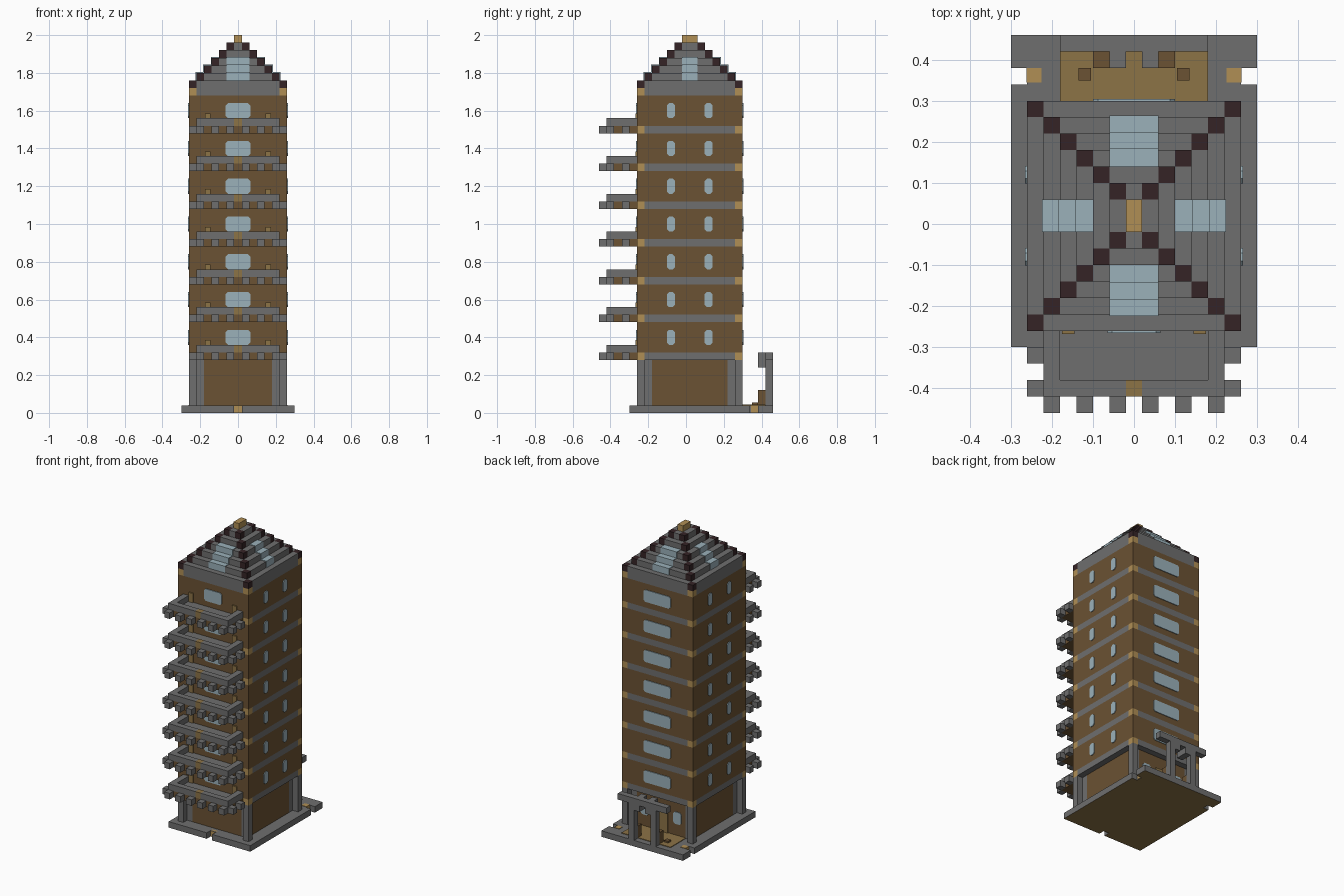
import bpy, bmesh

cube = bpy.data.objects.get("Cube")
if cube:
    bpy.data.objects.remove(cube, do_unlink=True)


def material(name, hex_code):
    rgb = [int(hex_code[i:i + 2], 16) / 255 for i in (0, 2, 4)]
    lin = [c / 12.92 if c < 0.04 else ((c + 0.055) / 1.055) ** 2.4 for c in rgb]
    mat = bpy.data.materials.new(name)
    mat.use_nodes = True
    mat.diffuse_color = (*lin, 1)
    mat.node_tree.nodes["Principled BSDF"].inputs["Base Color"].default_value = (*lin, 1)
    return mat


STONE = material("grey stone", "6E6E6E")
WALL = material("brown wood", "6B5233")
PLANK = material("tan plank", "8C7346")
LOG = material("light log", "B08F55")
DARK = material("dark roof trim", "352426")
GLASS = material("pale blue glass", "9BB1BA")

U = 0.04                      # block size
HX, Y0, Y1 = 0.26, -0.26, 0.30  # tower footprint
FLOORS = [0.28 + 0.2 * i for i in range(7)]


def finish(name, bm, *mats):
    bmesh.ops.recalc_face_normals(bm, faces=bm.faces)
    mesh = bpy.data.meshes.new(name)
    bm.to_mesh(mesh)
    bm.free()
    for m in mats:
        mesh.materials.append(m)
    obj = bpy.data.objects.new(name, mesh)
    bpy.context.collection.objects.link(obj)
    return obj


def boxes(name, mat, items):
    """One object made of boxes given as (x0, x1, y0, y1, z0, z1)."""
    bm = bmesh.new()
    for x0, x1, y0, y1, z0, z1 in items:
        for v in bmesh.ops.create_cube(bm, size=1)["verts"]:
            v.co = (x1 if v.co.x > 0 else x0, y1 if v.co.y > 0 else y0,
                    z1 if v.co.z > 0 else z0)
    return finish(name, bm, mat)


def mirrored(items):
    return items + [(-b[1], -b[0]) + tuple(b[2:]) for b in items]


def cross(inset, z0, z1):
    """Solid storey without its four corner blocks."""
    h, a, b = HX - inset, Y0 + inset, Y1 - inset
    return [(U - h, h - U, a, b, z0, z1), (-h, h, a + U, b - U, z0, z1)]


def corners(inset, z0, z1):
    h, a, b = HX - inset, Y0 + inset, Y1 - inset
    return mirrored([(h - U, h, a, a + U, z0, z1), (h - U, h, b - U, b, z0, z1)])


def panes(name, axis, plane, sign, specs):
    """Thin plates with clipped corners on a wall; specs are (centre, z, width, height)."""
    bm = bmesh.new()
    c = 0.012
    for mid, z, w, h in specs:
        w, h = w / 2, h / 2
        ring = []
        for sx, sz in ((1, 1), (-1, 1), (-1, -1), (1, -1)):
            pair = [(sx * w, sz * (h - c)), (sx * (w - c), sz * h)]
            ring += pair if sx * sz > 0 else pair[::-1]
        verts = []
        for p, q in ring:
            u, d = mid + p, plane + sign * 0.005
            verts.append(bm.verts.new((u, d, z + q) if axis == "y" else (d, u, z + q)))
        out = bmesh.ops.extrude_face_region(bm, geom=[bm.faces.new(verts)])
        for v in out["geom"]:
            if isinstance(v, bmesh.types.BMVert):
                setattr(v.co, axis, plane - sign * 0.002)
    return finish(name, bm, GLASS)


# Base slab with front and side notches, planked underside
slab = boxes("base_slab", STONE, [(-0.26, 0.26, -0.26, 0.46, 0, U)] + mirrored([
    (0.02, 0.30, -0.30, -0.26, 0, U), (0.26, 0.30, -0.26, 0.34, 0, U),
    (0.26, 0.30, 0.38, 0.46, 0, U)]))
slab.data.materials.append(PLANK)
for f in slab.data.polygons:
    if f.normal.z < -0.5:
        f.material_index = 1
boxes("slab_notch_logs", LOG, [(-0.02, 0.02, -0.262, -0.24, 0.002, U)] + mirrored([
    (0.225, 0.262, 0.345, 0.38, 0.002, U + 0.003)]))
boxes("porch_floor", PLANK, [(-0.18, 0.18, 0.25, 0.42, 0.02, U + 0.004)])

# Recessed ground floor with paired corner posts
boxes("ground_floor_wall", WALL, cross(U, U, 0.28))
boxes("ground_inner_posts", STONE, corners(U, U, 0.28))
boxes("ground_outer_posts", STONE, corners(0, U, 0.28))

# Upper storeys, stone bands and corner logs
boxes("upper_walls", WALL, [(-HX, HX, Y0, Y1, z + U, z + 0.2) for z in FLOORS])
bands = FLOORS + [1.68]
boxes("floor_bands", STONE, [b for z in bands for b in cross(0, z, z + U)])
boxes("band_corner_logs", LOG, [b for z in bands for b in corners(0, z, z + U)])

# Stepped roof with dark ridges and skylights
roof, ridges, skylights = [], [], []
e = 0.004
for i in range(6):
    s, z = U * i, 1.72 + U * i
    roof += cross(s, z, z + U)
    ridges += corners(s, z, z + U)
    if 1 <= i <= 3:
        skylights += [(-0.06, 0.06, Y0 + s - e, Y0 + s + U, z, z + U + e),
                      (-0.06, 0.06, Y1 - s - U, Y1 - s + e, z, z + U + e)]
        skylights += mirrored([(HX - s - U, HX - s + e, -0.02, 0.06, z, z + U + e)])
boxes("roof_steps", STONE, roof)
boxes("roof_ridges", DARK, ridges)
boxes("roof_skylights", GLASS, skylights)
boxes("roof_finial", LOG, [(-0.02, 0.02, -0.02, 0.06, 1.96, 2.0)])

# Windows on every storey
mids = [z + 0.12 for z in FLOORS]
panes("front_windows", "y", Y0, -1, [(0, z, 0.13, 0.08) for z in mids])
panes("back_windows", "y", Y1, 1, [(0, z, 0.2, 0.08) for z in mids])
for side, sign in (("left", 1), ("right", -1)):
    panes(side + "_windows", "x", sign * HX, sign,
          [(y, z, 0.043, 0.08) for z in mids for y in (-0.08, 0.12)])

# Balconies: slab, corbels, railing and lamps
slabs, floors, corbels, rails, centres, lamps = [], [], [], [], [], []
for z in FLOORS:
    t = z + U
    slabs.append((-0.22, 0.22, -0.42, Y0, z, t))
    floors.append((-0.18, 0.18, -0.38, Y0, t, t + 0.003))
    corbels += mirrored([(x, x + U, -0.46, -0.42, z, t) for x in (0.02, 0.10, 0.18)])
    corbels += mirrored([(0.22, 0.26, y, y + U, z, t) for y in (-0.42, -0.34)])
    rails += mirrored([(0.18, 0.22, -0.42, Y0, t, t + U),
                       (0.02, 0.18, -0.42, -0.38, t, t + U)])
    centres.append((-0.02, 0.02, -0.42, -0.38, t, t + U))
    lamps += mirrored([(0.145, 0.175, Y0 - 0.008, Y0, t, z + 0.105)])
boxes("balcony_slabs", WALL, slabs)
boxes("balcony_floors", STONE, floors)
boxes("balcony_corbels", STONE, corbels)
boxes("balcony_rails", STONE, rails)
boxes("balcony_rail_centres", PLANK, centres)
boxes("balcony_wall_lamps", PLANK, lamps)

# Back entrance: gateway, stubs, door and small windows
boxes("porch_gateway", STONE, [(-0.18, 0.18, 0.42, 0.46, 0.28, 0.32)] + mirrored([
    (0.06, 0.10, 0.42, 0.46, U, 0.28), (0.02, 0.06, 0.38, 0.42, 0.24, 0.32),
    (0.02, 0.06, 0.42, 0.46, 0.24, 0.28)]))
boxes("porch_stubs", WALL, mirrored([(0.06, 0.10, 0.38, 0.42, U, 0.12)]))
boxes("porch_plants", WALL, mirrored([(0.105, 0.135, 0.35, 0.38, U, 0.055)]))
boxes("back_door", PLANK, [(-0.05, 0.05, 0.255, 0.267, U, 0.2)])
panes("entrance_windows", "y", 0.26, 1, [(s * 0.12, 0.16, 0.06, 0.08) for s in (-1, 1)])
